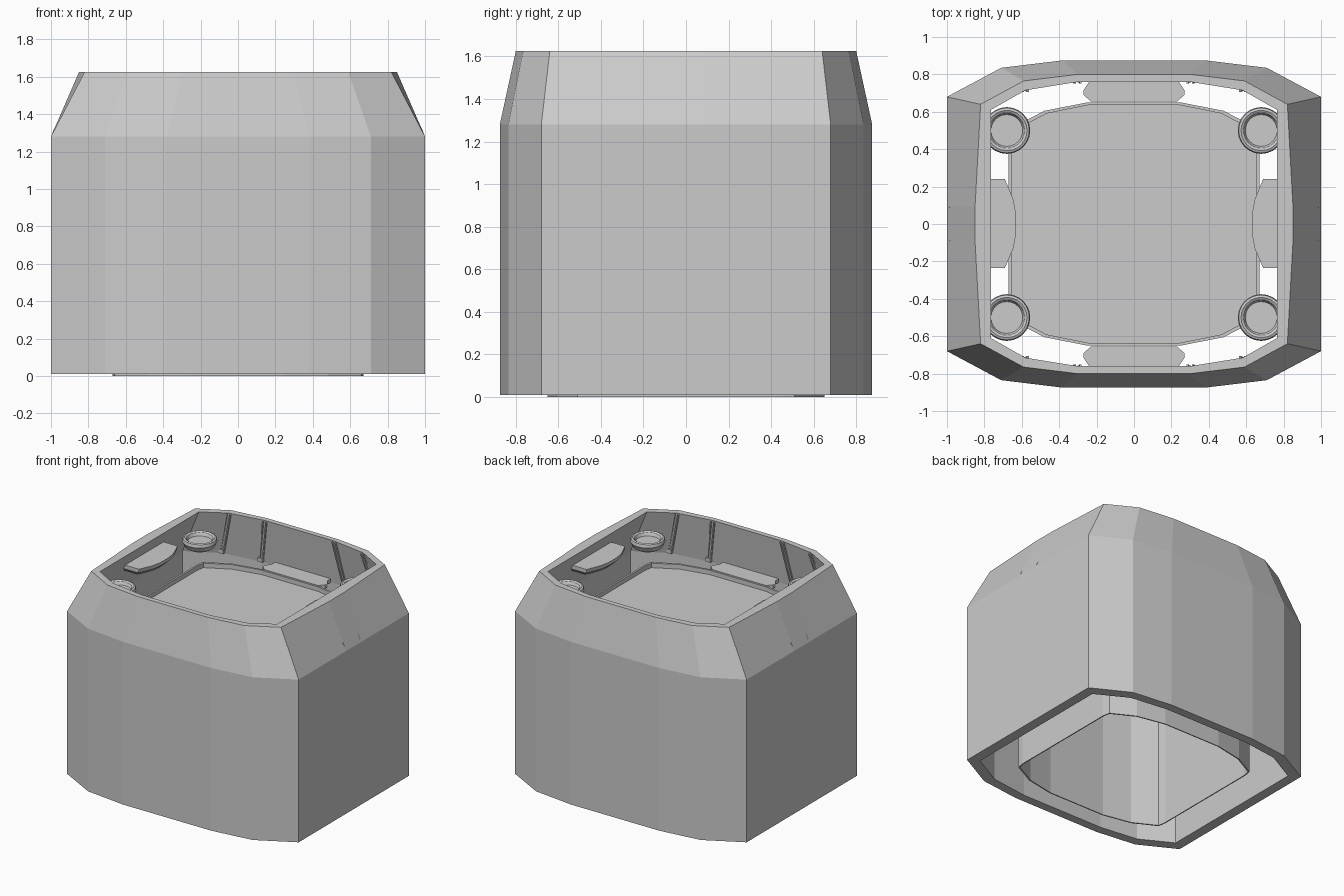
import bpy, bmesh
from math import cos, sin, pi
from mathutils import Vector

if "Cube" in bpy.data.objects:
    bpy.data.objects.remove(bpy.data.objects["Cube"])


def ring(quarter, z):
    """Mirror quarter-outline points (+x side to +y side) into a full loop at height z."""
    half = quarter + [(-x, y) for x, y in reversed(quarter)]
    full = half + [(-x, -y) for x, y in half]
    return [(x, y, z) for x, y in full]


def loft(name, rings, cyclic=False, caps=True):
    """Bridge equal-length loops with quads."""
    bm = bmesh.new()
    loops = [[bm.verts.new(p) for p in r] for r in rings]
    n = len(loops[0])
    pairs = list(zip(loops, loops[1:]))
    if cyclic:
        pairs.append((loops[-1], loops[0]))
    for a, b in pairs:
        for i in range(n):
            j = (i + 1) % n
            bm.faces.new((a[i], a[j], b[j], b[i]))
    if caps and not cyclic:
        bm.faces.new(loops[0])
        bm.faces.new(loops[-1])
    bmesh.ops.recalc_face_normals(bm, faces=bm.faces)
    me = bpy.data.meshes.new(name)
    bm.to_mesh(me)
    bm.free()
    ob = bpy.data.objects.new(name, me)
    bpy.context.collection.objects.link(ob)
    return ob


def inset(quarter, d):
    return [(x - d * min(1, x / .5), y - d * min(1, y / .5)) for x, y in quarter]


def strip(name, a, b, w, d):
    """Thin square bar from a to b, wide across x and deep across y."""
    corners = [(-w, -d), (w, -d), (w, d), (-w, d)]
    return loft(name, [[(p[0] + u, p[1] + v, p[2]) for u, v in corners] for p in (a, b)])


# Outer shell: straight lower walls, tapered collar, open top and bottom
base = [(1, .10), (1, .68), (.71, .835), (.38, .875)]
top = [(.85, .09), (.82, .64), (.59, .765), (.30, .80)]
base_in = [(.92, .09), (.92, .63), (.67, .765), (.36, .805)]
top_in = [(.765, .08), (.765, .61), (.58, .715), (.30, .76)]
loft("outer_shell", [ring(base, .01), ring(base, 1.28), ring(top, 1.625),
                     ring(top_in, 1.625), ring(base_in, 1.27), ring(base_in, .01)],
     cyclic=True)

# Inner pedestal: hollow from below, with a recessed tray on top
ped = [(.67, .45), (.66, .51), (.48, .605), (.25, .65)]
thin, lip = inset(ped, .008), inset(ped, .014)
loft("inner_pedestal", [ring(thin, 1.25), ring(thin, 0), ring(ped, 0), ring(ped, 1.30),
                        ring(lip, 1.30), ring(lip, 1.265)])

# Front and back plates at tray level
plate = [(-.23, .655), (.23, .655), (.27, .69), (.27, .715), (.24, .76), (.24, .80),
         (-.24, .80), (-.24, .76), (-.27, .715), (-.27, .69)]
for s, name in ((-1, "front_plate"), (1, "back_plate")):
    loft(name, [[(x, s * y, z) for x, y in plate] for z in (1.27, 1.30)])

# Side shelves with a curved, undercut front edge
shelf = [(.82, -.235), (.69, -.235), (.645, -.13), (.63, -.05), (.63, .05),
         (.645, .13), (.69, .24), (.82, .24)]
for s, name in ((-1, "left_shelf"), (1, "right_shelf")):
    loft(name, [[(s * (x + g), y * k, z) for x, y in shelf]
                for g, k, z in ((.04, .85, 1.455), (.005, 1, 1.49), (0, 1, 1.52))])

# Four round corner cups
cup = [(.07, 1.405), (.105, 1.425), (.125, 1.465), (.12, 1.488), (.108, 1.493),
       (.095, 1.485), (.085, 1.462)]
for sx in (-1, 1):
    for sy in (-1, 1):
        ob = loft("corner_cup", [[(sx * .68 + r * cos(i * pi / 12),
                                   sy * .50 + r * sin(i * pi / 12), z)
                                  for i in range(24)] for r, z in cup])
        bpy.ops.object.select_all(action='DESELECT')
        bpy.context.view_layer.objects.active = ob
        ob.select_set(True)
        bpy.ops.object.shade_smooth_by_angle()

# Paired ribs with small feet down the inside of the collar
for sx in (-1, 1):
    for sy in (-1, 1):
        for (x0, y0), (x1, y1) in (((.30, .758), (.36, .803)), ((.58, .713), (.67, .763))):
            for off in (-.014, .014):
                strip("collar_rib", (sx * x0 + off, sy * y0, 1.615),
                      (sx * x1 + off, sy * y1, 1.28), .005, .008)
            fx, fy = sx * x1, sy * (y1 - .005)
            strip("rib_foot", (fx, fy, 1.275), (fx, fy, 1.305), .02, .014)

# Fine raised seams on the outside of the collar sides
for sx in (-1, 1):
    for sy in (-1, 1):
        strip("side_seam", (sx * .844, sy * .14, 1.61), (sx * .990, sy * .09, 1.30), .003, .003)
